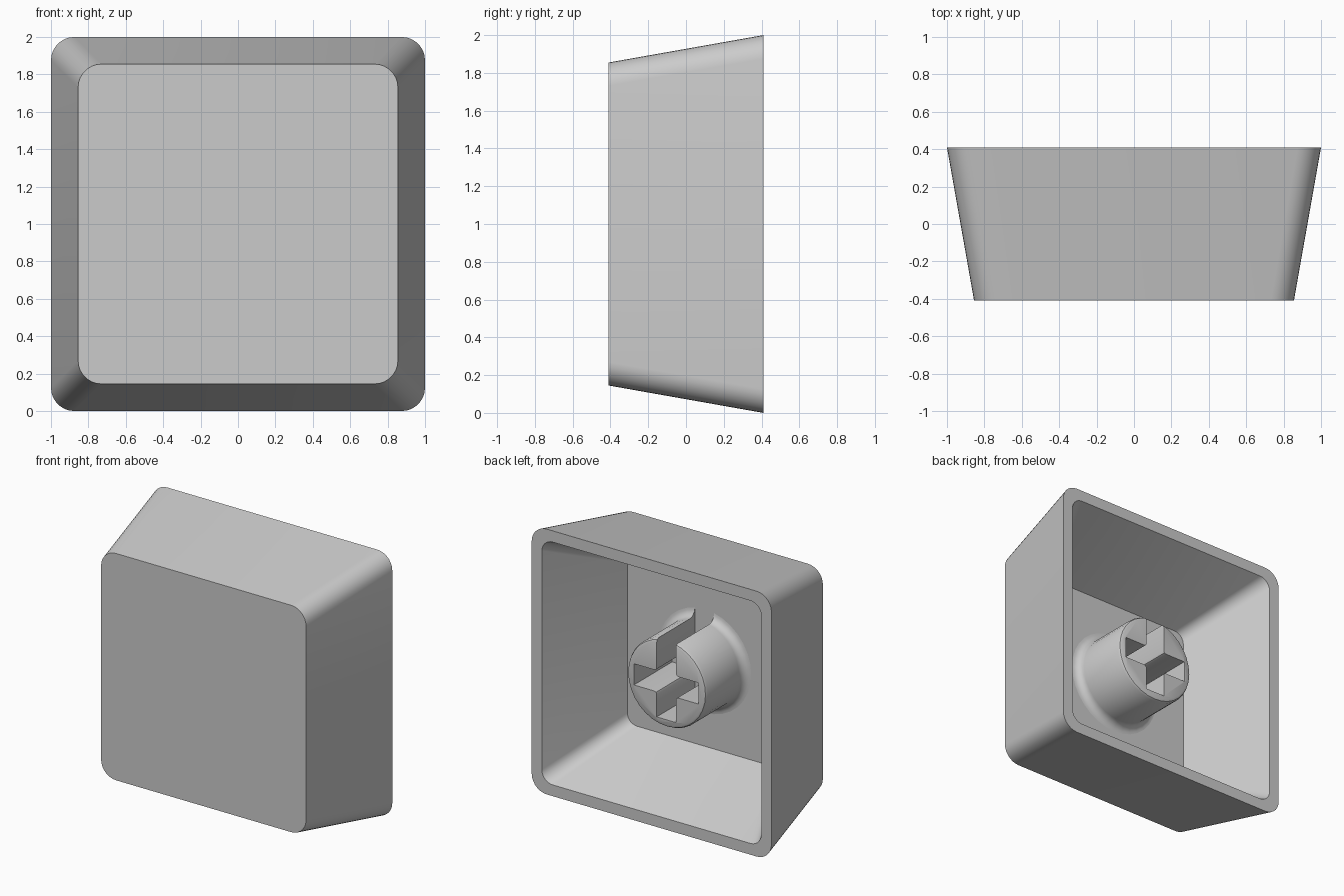
import bpy, bmesh
from math import sin, cos, pi, radians

if "Cube" in bpy.data.objects:
    bpy.data.objects.remove(bpy.data.objects["Cube"])

CZ = 1.0            # height of the centre axis
FLOOR = -0.22       # inside face of the front plate
TIP = 0.235         # free end of the stem


def rounded_square(h, r, seg=7):
    """Outline of a square of half size h with corner radius r."""
    pts = []
    for k, (sx, sz) in enumerate([(1, 1), (-1, 1), (-1, -1), (1, -1)]):
        for i in range(seg + 1):
            a = k * pi / 2 + i / seg * pi / 2
            pts.append((sx * (h - r) + r * cos(a), sz * (h - r) + r * sin(a)))
    return pts


def circle(r, n=32):
    return [(r * cos(2 * pi * i / n), r * sin(2 * pi * i / n)) for i in range(n)]


def loft(name, rings):
    """Skin a list of (y, outline) rings and cap both ends."""
    bm = bmesh.new()
    loops = [[bm.verts.new((x, y, CZ + z)) for x, z in pts] for y, pts in rings]
    n = len(loops[0])
    for a, b in zip(loops, loops[1:]):
        for i in range(n):
            j = (i + 1) % n
            bm.faces.new((a[i], a[j], b[j], b[i]))
    bm.faces.new(loops[0])
    bm.faces.new(loops[-1])
    bmesh.ops.recalc_face_normals(bm, faces=bm.faces)
    mesh = bpy.data.meshes.new(name)
    bm.to_mesh(mesh)
    bm.free()
    ob = bpy.data.objects.new(name, mesh)
    bpy.context.collection.objects.link(ob)
    return ob


def smooth(ob):
    bpy.ops.object.select_all(action='DESELECT')
    ob.select_set(True)
    bpy.context.view_layer.objects.active = ob
    bpy.ops.object.shade_smooth_by_angle(angle=radians(30))


# hollow tapered cap: front face, back rim, inner wall, inner floor
shell = loft("cap_shell", [
    (-0.41, rounded_square(0.855, 0.125)),
    (0.41, rounded_square(1.0, 0.125)),
    (0.41, rounded_square(0.915, 0.09)),
    (FLOOR, rounded_square(0.643, 0.08)),
])
smooth(shell)

# round stem with a filleted foot and a softened tip
R, F = 0.33, 0.06
foot = [(FLOOR + F - F * cos(a), R + F - F * sin(a))
        for a in [i / 6 * pi / 2 for i in range(7)]]
profile = [(FLOOR - 0.02, R + F)] + foot + [(TIP - 0.022, R), (TIP - 0.007, R - 0.008), (TIP, R - 0.024)]
stem = loft("stem", [(y, circle(r)) for y, r in profile])

# cross-shaped socket, its upper arm open through the stem wall
W, L, C = 0.08, 0.27, 0.02
cross = []
for k, length in enumerate([L, 0.6, L, L]):
    ca, sa = round(cos(k * pi / 2)), round(sin(k * pi / 2))
    arm = [(length, -W), (length, W), (W + C, W), (W + 0.3 * C, W + 0.3 * C), (W, W + C)]
    cross += [(u * ca - v * sa, u * sa + v * ca) for u, v in arm]
cutter = loft("socket_cutter", [(FLOOR - 0.1, cross), (TIP + 0.1, cross)])
cutter.hide_render = True
cutter.hide_viewport = True

cut = stem.modifiers.new("socket", 'BOOLEAN')
cut.operation = 'DIFFERENCE'
cut.solver = 'EXACT'
cut.object = cutter

# bake the cut so that the stem stands alone
graph = bpy.context.evaluated_depsgraph_get()
baked = bpy.data.meshes.new_from_object(stem.evaluated_get(graph))
stem.modifiers.clear()
stem.data = baked
bpy.data.objects.remove(cutter)
smooth(stem)
